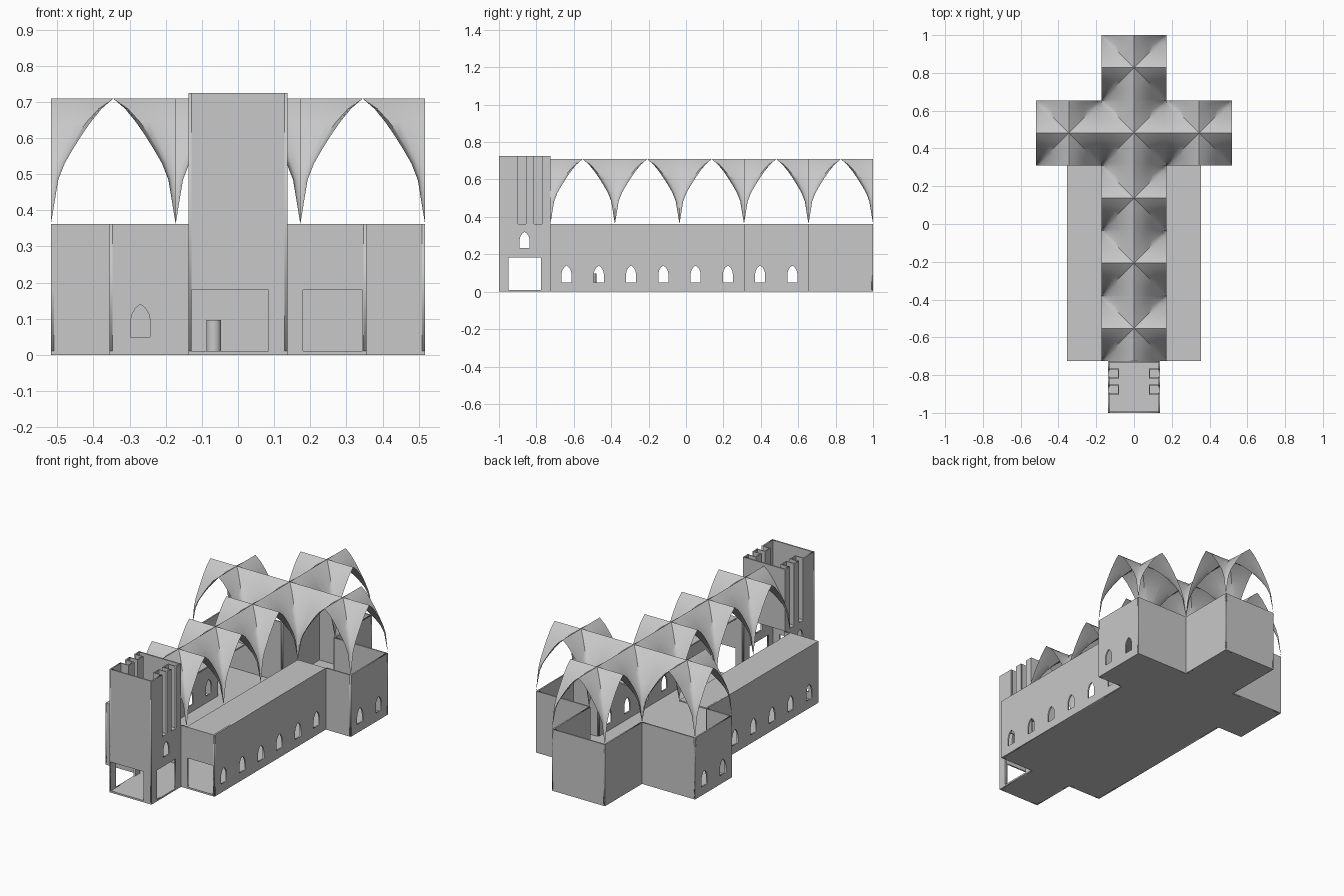
import bpy, bmesh, math
from mathutils import Matrix, Vector

if "Cube" in bpy.data.objects:
    bpy.data.objects.remove(bpy.data.objects["Cube"])

stone = bpy.data.materials.new("grey stone")
stone.diffuse_color = (0.58, 0.58, 0.58, 1)
stone.use_nodes = True
stone.node_tree.nodes["Principled BSDF"].inputs["Base Color"].default_value = stone.diffuse_color

R = 0.1725            # half a bay
T = 0.008             # wall thickness
H = 0.362             # wall height
TOP = 0.725           # tower height
FRONT = 1 - 10 * R    # nave front, y = -0.725
SX = 0.137            # tower half width
AX = 0.355            # aisle half width
TX = 3 * R            # transept half width


def link(name, mesh, matrix=Matrix()):
    ob = bpy.data.objects.new(name, mesh)
    ob.matrix_world = matrix
    if not mesh.materials:
        mesh.materials.append(stone)
    bpy.context.collection.objects.link(ob)
    return ob


def box(name, x0, x1, y0, y1, z0, z1):
    bm = bmesh.new()
    m = Matrix.Translation(((x0 + x1) / 2, (y0 + y1) / 2, (z0 + z1) / 2))
    m = m @ Matrix.Diagonal((abs(x1 - x0), abs(y1 - y0), z1 - z0, 1))
    bmesh.ops.create_cube(bm, size=1, matrix=m)
    me = bpy.data.meshes.new(name)
    bm.to_mesh(me)
    bm.free()
    return link(name, me)


def rect(u0, u1, z0, z1):
    return [(u0, z0), (u1, z0), (u1, z1), (u0, z1)]


def window(u, z=0.05, w=0.027, h=0.09):
    """Pointed window outline."""
    side = [(w, h * 0.5), (w * 0.85, h * 0.7), (w * 0.5, h * 0.88)]
    return ([(u - w, z), (u + w, z)] + [(u + a, z + b) for a, b in side] + [(u, z + h)]
            + [(u - a, z + b) for a, b in reversed(side)])


def wall(name, a, b, outline, holes=()):
    """Upright panel from plan point a to b, drawn as (distance, height) outlines."""
    d = (Vector(b) - Vector(a)).normalized()
    cu = bpy.data.curves.new(name, 'CURVE')
    cu.dimensions = '2D'
    cu.fill_mode = 'BOTH'
    cu.extrude = T / 2
    for pts in [outline, *holes]:
        sp = cu.splines.new('POLY')
        sp.points.add(len(pts) - 1)
        for p, (u, z) in zip(sp.points, pts):
            p.co = (u, z, 0, 1)
        sp.use_cyclic_u = True
    tmp = bpy.data.objects.new(name, cu)
    bpy.context.collection.objects.link(tmp)
    bpy.context.view_layer.update()
    dg = bpy.context.evaluated_depsgraph_get()
    me = bpy.data.meshes.new_from_object(tmp.evaluated_get(dg))
    bpy.data.objects.remove(tmp)
    me.materials.clear()
    m = Matrix(((d.x, 0, d.y, a[0]), (d.y, 0, -d.x, a[1]), (0, 1, 0, 0), (0, 0, 0, 1)))
    return link(name, me, m)


def plain(name, a, b, holes=(), z0=0, z1=H):
    length = (Vector(b) - Vector(a)).length
    return wall(name, a, b, rect(0, length, z0, z1), holes)


# Pointed cross vault for one bay: four shells rising from the corners
profile = [(0, 0), (0.02, 0.122), (0.038, 0.168), (0.06, 0.206), (0.085, 0.246),
           (0.11, 0.282), (0.14, 0.319), (R, 0.347)]
N = 8
bm = bmesh.new()
for sx in (-1, 1):
    for sy in (-1, 1):
        rows = []
        for r, z in profile:
            row = []
            t = r / R
            for j in range(N + 1):
                c, s = math.cos(j * math.pi / 2 / N), math.sin(j * math.pi / 2 / N)
                k = r * (1 - t + t / max(c, s))
                row.append(bm.verts.new((sx * (R - k * c), sy * (R - k * s), z)))
            rows.append(row)
        for lo, hi in zip(rows, rows[1:]):
            for j in range(N):
                bm.faces.new((lo[j], lo[j + 1], hi[j + 1], hi[j]))
bmesh.ops.remove_doubles(bm, verts=bm.verts, dist=1e-5)
bm.normal_update()
for f in bm.faces:
    if f.normal.z < 0:
        f.normal_flip()
vault = bpy.data.meshes.new("vault")
bm.to_mesh(vault)
bm.free()
vault.polygons.foreach_set("use_smooth", [True] * len(vault.polygons))
vault.set_sharp_from_angle(angle=math.radians(45))
bays = [(0, 1 - R - 2 * R * i) for i in range(5)] + [(-2 * R, 1 - 3 * R), (2 * R, 1 - 3 * R)]
for x, y in bays:
    link("vault", vault, Matrix.Translation((x, y, H)))

# Floors
Y1, Y2 = 1 - 4 * R, 1 - 2 * R     # transept front and back
box("nave_floor", -AX, AX, FRONT, Y1, 0, 0.01)
box("transept_floor", -TX, TX, Y1, Y2, 0, 0.01)
box("choir_floor", -R, R, Y2, 1, 0, 0.01)
box("tower_floor", -SX, SX, -1, FRONT, 0, 0.01)

# Mirrored side walls
h = T / 2
slots = [(-0.898, -0.856), (-0.813, -0.77)]
for s in (-1, 1):
    aisle_windows = [window(R / 2 + i * R) for i in range(6)]
    plain("aisle_wall", (s * (AX - h), FRONT), (s * (AX - h), Y1), aisle_windows)
    box("aisle_roof", s * R, s * AX, FRONT, Y1, H - T, H)
    plain("transept_end_wall", (s * (TX - h), Y1), (s * (TX - h), Y2),
          [window(R / 2), window(R * 1.5)])
    plain("transept_front_wall", (s * AX, Y1 + h), (s * TX, Y1 + h))
    plain("transept_back_wall", (s * R, Y2 - h), (s * TX, Y2 - h))
    plain("choir_wall", (s * (R - h), Y2), (s * (R - h), 1))

    # Tower side with door, window and two open slots
    out = [(0, 0), (1 + FRONT, 0), (1 + FRONT, TOP)]
    for a, b in reversed(slots):
        out += [(b + 1, TOP), (b + 1, H), (a + 1, H), (a + 1, TOP)]
    out.append((0, TOP))
    wall("tower_side_wall", (s * (SX - h), -1), (s * (SX - h), FRONT), out,
         [rect(0.05, 0.225, 0.01, 0.183), window(0.137, 0.235, 0.027, 0.085)])
    # Niche lining behind each slot
    for a, b in slots:
        box("niche_back", s * 0.08, s * 0.086, a, b, H, TOP)
        box("niche_base", s * 0.08, s * SX, a, b, H - 0.006, H)
        for y in (a - 0.006, b):
            box("niche_cheek", s * 0.08, s * (SX - T), y, y + 0.006, H - 0.006, TOP)

# End walls
plain("choir_end_wall", (-R, 1 - h), (R, 1 - h))
plain("left_front_wall", (-AX, FRONT + h), (-SX, FRONT + h), [window(AX - 0.27)])
plain("right_front_wall", (SX, FRONT + h), (AX, FRONT + h),
      [rect(0.18 - SX, 0.345 - SX, 0.01, 0.18)])
plain("tower_front_wall", (-SX, -1 + h), (SX, -1 + h),
      [rect(0.006, 0.222, 0.01, 0.18)], z1=TOP)
plain("tower_back_wall", (-SX, FRONT - h), (SX, FRONT - h), z0=H, z1=TOP)

# Font standing in the nave
bm = bmesh.new()
bmesh.ops.create_cone(bm, cap_ends=True, segments=24, radius1=0.0205, radius2=0.0205, depth=0.087,
                      matrix=Matrix.Translation((-0.067, -0.5, 0.0535)))
font = bpy.data.meshes.new("font")
bm.to_mesh(font)
bm.free()
font.polygons.foreach_set("use_smooth", [True] * len(font.polygons))
font.set_sharp_from_angle(angle=math.radians(40))
link("stone_font", font)
